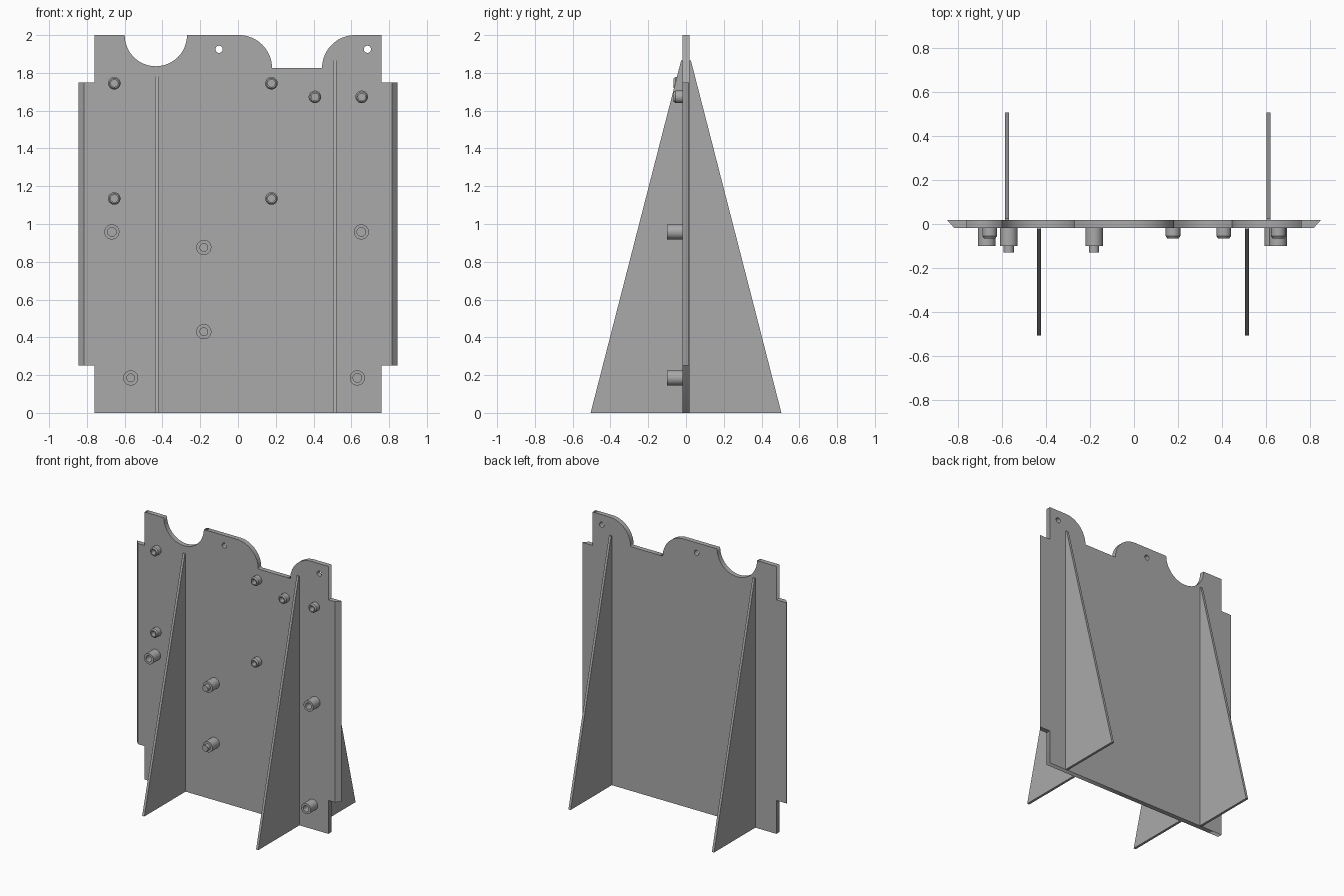
import bpy
import bmesh
from math import pi, cos, sin, radians
from mathutils import Vector

if "Cube" in bpy.data.objects:
    bpy.data.objects.remove(bpy.data.objects["Cube"], do_unlink=True)

grey = bpy.data.materials.new("plain grey")
grey.use_nodes = True
COLOUR = (0.4, 0.4, 0.4, 1)
grey.diffuse_color = COLOUR
grey.node_tree.nodes["Principled BSDF"].inputs["Base Color"].default_value = COLOUR

HALF = 0.018  # half thickness of the panel


def add_object(name, bm):
    bmesh.ops.remove_doubles(bm, verts=bm.verts, dist=1e-5)
    bmesh.ops.recalc_face_normals(bm, faces=bm.faces)
    mesh = bpy.data.meshes.new(name)
    bm.to_mesh(mesh)
    bm.free()
    mesh.materials.append(grey)
    ob = bpy.data.objects.new(name, mesh)
    bpy.context.collection.objects.link(ob)
    return ob


def prism(name, points, offset):
    """Extrude a closed outline along an offset."""
    bm = bmesh.new()
    face = bm.faces.new([bm.verts.new(p) for p in points])
    result = bmesh.ops.extrude_face_region(bm, geom=[face], use_keep_orig=True)
    moved = [g for g in result["geom"] if isinstance(g, bmesh.types.BMVert)]
    bmesh.ops.translate(bm, verts=moved, vec=Vector(offset))
    return add_object(name, bm)


def arc(cx, cz, r, start, end, steps=24):
    angles = [radians(start + (end - start) * i / steps) for i in range(steps + 1)]
    return [(cx + r * cos(a), cz + r * sin(a)) for a in angles]


def turned(name, x, z, profile):
    """Lathe (radius, depth) points around an axis pointing to the front."""
    bm = bmesh.new()
    verts = [bm.verts.new((x + r, -d, z)) for r, d in profile]
    edges = [bm.edges.new(pair) for pair in zip(verts, verts[1:])]
    bmesh.ops.spin(bm, geom=verts + edges, cent=(x, 0, z), axis=(0, 1, 0),
                   angle=2 * pi, steps=32, use_merge=True)
    ob = add_object(name, bm)
    bpy.ops.object.select_all(action="DESELECT")
    ob.select_set(True)
    bpy.context.view_layer.objects.active = ob
    bpy.ops.object.shade_smooth_by_angle(angle=radians(30))


# Main panel: notched top outline with two small through holes
outline = [(-0.76, 0), (0.76, 0), (0.76, 2)]
outline += arc(0.62, 1.825, 0.175, 90, 180)
outline += arc(0.005, 1.825, 0.175, 0, 90)
outline += arc(-0.435, 2, 0.165, 0, -180)
outline += [(-0.76, 2)]
loops = [outline] + [arc(x, 1.925, 0.019, 0, 345, 23) for x in (-0.1, 0.685)]

curve = bpy.data.curves.new("panel_outline", "CURVE")
curve.dimensions = "2D"
curve.fill_mode = "BOTH"
curve.extrude = HALF
for loop in loops:
    spline = curve.splines.new("POLY")
    spline.points.add(len(loop) - 1)
    for point, (x, z) in zip(spline.points, loop):
        point.co = (x, z, 0, 1)
    spline.use_cyclic_u = True
helper = bpy.data.objects.new("panel_outline", curve)
bpy.context.collection.objects.link(helper)
mesh = bpy.data.meshes.new_from_object(
    helper.evaluated_get(bpy.context.evaluated_depsgraph_get()))
bm = bmesh.new()
bm.from_mesh(mesh)
for v in bm.verts:
    v.co = Vector((v.co.x, -v.co.z, v.co.y))
add_object("main_panel", bm)
bpy.data.objects.remove(helper, do_unlink=True)
bpy.data.meshes.remove(mesh)

# Side tabs with a bevelled outer edge
for side, label in ((-1, "right"), (1, "left")):
    section = [(0.76, -HALF), (0.815, -HALF), (0.845, 0.014), (0.845, HALF), (0.76, HALF)]
    prism(label + "_side_tab", [(side * x, y, 0.25) for x, y in section], (0, 0, 1.5))

# Triangular support fins, front and back
FINS = (("front_right_fin", -0.43, -1, 1.78), ("front_left_fin", 0.512, -1, 1.865),
        ("back_right_fin", -0.577, 1, 1.865), ("back_left_fin", 0.61, 1, 1.865))
for name, x, way, top in FINS:
    corners = [(HALF, 0), (0.505, 0), (HALF + 0.008, top), (HALF, top)]
    prism(name, [(x - 0.009, way * y, z) for y, z in corners], (0.018, 0, 0))

# Short studs with a chamfered rim and a blind hole
SHORT = [(0.033, HALF), (0.033, 0.055), (0.026, 0.065), (0.019, 0.065),
         (0.019, 0.025), (0, 0.025)]
for x, z in ((-0.655, 1.745), (0.177, 1.745), (-0.655, 1.135), (0.177, 1.135),
             (0.407, 1.673), (0.655, 1.673)):
    turned("short_stud", x, z, SHORT)

# Long hollow posts
HOLLOW = [(0.04, HALF), (0.04, 0.1), (0.023, 0.1), (0.023, 0.03), (0, 0.03)]
for x, z in ((-0.668, 0.958), (0.653, 0.958), (0.632, 0.185)):
    turned("hollow_post", x, z, HOLLOW)

# Long posts with a narrow pin at the tip
PINNED = [(0.04, HALF), (0.04, 0.1), (0.023, 0.1), (0.023, 0.13), (0, 0.13)]
for x, z in ((-0.568, 0.185), (-0.181, 0.876), (-0.181, 0.43)):
    turned("pinned_post", x, z, PINNED)
